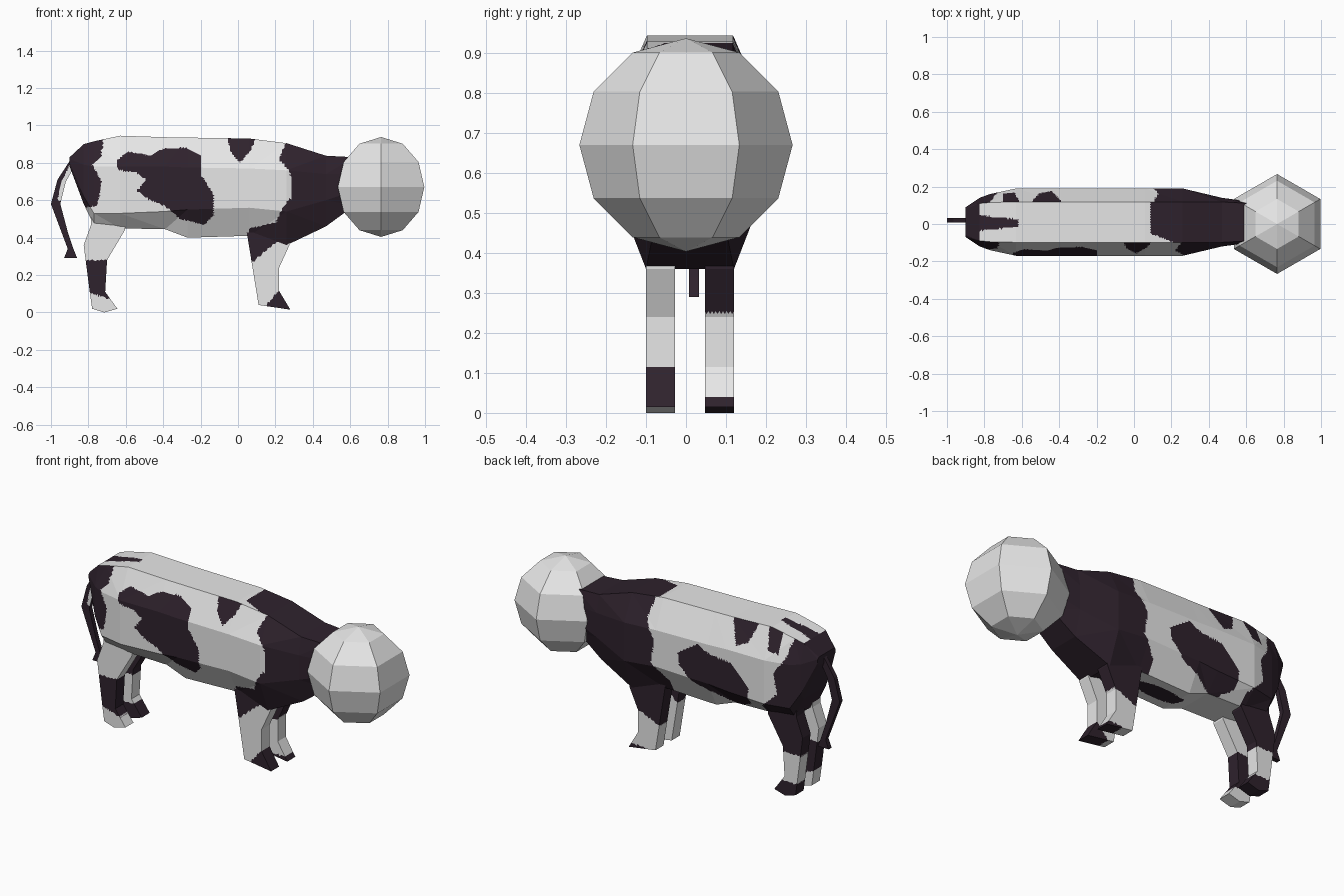
import bpy, bmesh, math
from mathutils import Vector

if "Cube" in bpy.data.objects:
    bpy.data.objects.remove(bpy.data.objects["Cube"])


def material(name, rgb):
    m = bpy.data.materials.new(name)
    m.diffuse_color = (*rgb, 1)
    m.use_nodes = True
    m.node_tree.nodes["Principled BSDF"].inputs["Base Color"].default_value = m.diffuse_color
    return m


WHITE = material("off_white", (0.80, 0.80, 0.80))
DARK = material("dark_brown", (0.028, 0.016, 0.026))
MID_Y = 0.01  # centre plane of the body


def inside(poly, x, z):
    """Point in polygon test for the painted patches."""
    hit = False
    for (x1, z1), (x2, z2) in zip(poly, poly[1:] + poly[:1]):
        if (z1 > z) != (z2 > z) and x < x1 + (z - z1) * (x2 - x1) / (z2 - z1):
            hit = not hit
    return hit


def refine(bm, size):
    """Split long edges so patches get clean borders; the shape is unchanged."""
    bmesh.ops.triangulate(bm, faces=bm.faces[:])
    for _ in range(12):
        long_edges = [e for e in bm.edges if e.calc_length() > size]
        if not long_edges:
            break
        bmesh.ops.subdivide_edges(bm, edges=long_edges, cuts=1)
        bmesh.ops.triangulate(bm, faces=[f for f in bm.faces if len(f.verts) > 3])


def finish(bm, name, rule=None, size=0.018):
    bmesh.ops.recalc_face_normals(bm, faces=bm.faces[:])
    if rule:
        refine(bm, size)
        bm.normal_update()
        for f in bm.faces:
            f.material_index = int(bool(rule(f.calc_center_median(), f.normal)))
    me = bpy.data.meshes.new(name)
    bm.to_mesh(me)
    bm.free()
    me.materials.append(WHITE)
    me.materials.append(DARK)
    ob = bpy.data.objects.new(name, me)
    bpy.context.collection.objects.link(ob)
    return ob


def plate(name, profile, y0, y1, rule):
    """Side profile (x, z) extruded across y."""
    bm = bmesh.new()
    f = bm.faces.new([bm.verts.new((x, y0, z)) for x, z in profile])
    ext = bmesh.ops.extrude_face_region(bm, geom=[f])
    for v in ext["geom"]:
        if isinstance(v, bmesh.types.BMVert):
            v.co.y = y1
    finish(bm, name, rule)


# Body: eight-sided sections (x, four heights, three half widths)
SECTIONS = [
    (-.90, .83, .82, .80, .78, .07, .08, .07),
    (-.825, .90, .79, .62, .58, .10, .13, .10),
    (-.77, .915, .78, .53, .465, .105, .15, .10),
    (-.63, .945, .78, .53, .45, .108, .18, .10),
    (-.39, .937, .78, .54, .445, .108, .18, .10),
    (-.27, .935, .775, .55, .40, .108, .18, .10),
    (.06, .93, .77, .56, .41, .108, .18, .10),
    (.26, .905, .76, .54, .36, .108, .18, .11),
    (.47, .838, .74, .60, .46, .108, .13, .09),
    (.62, .83, .74, .65, .57, .10, .11, .08),
]

# Patch outlines on the near (-y) side
NEAR = [
    [(-.65, .81), (-.59, .86), (-.47, .84), (-.39, .88), (-.28, .88), (-.2, .84),
     (-.2, .74), (-.13, .63), (-.13, .52), (-.18, .47), (-.31, .50), (-.39, .57),
     (-.47, .60), (-.54, .65), (-.49, .71), (-.55, .75), (-.64, .76)],
    [(-.06, .95), (.1, .95), (.07, .87), (.01, .80), (-.04, .86)],
    [(-.95, .95), (-.72, .95), (-.73, .83), (-.78, .79), (-.73, .70), (-.75, .57),
     (-.82, .56), (-.95, .75)],
    [(.27, .95), (.22, .82), (.28, .75), (.29, .62), (.24, .56), (.2, .48),
     (.06, .45), (.06, .3), (.7, .3), (.7, .95)],
]
# Patch outlines on the far (+y) side
FAR = [
    [(-.08, .68), (-.2, .76), (-.29, .72), (-.42, .71), (-.53, .59), (-.52, .49),
     (-.42, .43), (-.29, .49), (-.17, .53), (-.09, .61)],
    [(-.38, .95), (-.55, .95), (-.51, .84), (-.44, .81)],
    [(-.61, .95), (-.70, .95), (-.70, .82), (-.64, .83)],
    [(-.95, .95), (-.78, .95), (-.74, .8), (-.68, .72), (-.7, .6), (-.6, .5),
     (-.6, .4), (-.95, .4)],
    [(.1, .95), (.13, .82), (.07, .7), (.09, .58), (.0, .48), (.0, .3),
     (.7, .3), (.7, .95)],
]


def body_rule(c, n):
    if n.x < -0.8:
        return True
    if n.z > 0.8:  # back
        stripe = c.x < -.62 and abs(c.y - .005) < .02 + .1 * min(.3, -.62 - c.x)
        return stripe or c.x > .09 + 2.5 * max(0, -c.y - .05)
    if n.z < -0.8:  # belly
        return c.x > .08 or ((c.x + .15) / .16) ** 2 + ((c.y - .01) / .05) ** 2 < 1
    return any(inside(p, c.x, c.z) for p in (NEAR if c.y < MID_Y else FAR))


bm = bmesh.new()
rings = []
for x, t, u, l, b, wt, wm, wb in SECTIONS:
    half = [(wt, t), (wm, u), (wm, l), (wb, b)]
    loop = half + [(-w, z) for w, z in reversed(half)]
    rings.append([bm.verts.new((x, MID_Y + y, z)) for y, z in loop])
for a, b in zip(rings, rings[1:]):
    for i in range(8):
        j = (i + 1) % 8
        bm.faces.new((a[i], a[j], b[j], b[i]))
bm.faces.new(rings[0])
bm.faces.new(rings[-1])
finish(bm, "body", body_rule)

# Head: plain six-sided ball
bm = bmesh.new()
bmesh.ops.create_uvsphere(bm, u_segments=6, v_segments=6, radius=0.267)
lead = max(bm.verts, key=lambda v: abs(v.co.y)).co
turn = 0 if abs(lead.y) > 0.26 else math.pi / 6
ca, sa = math.cos(turn), math.sin(turn)
for v in bm.verts:
    x, y, z = v.co
    v.co = Vector((x * ca - y * sa + .765, x * sa + y * ca, z + .671))
finish(bm, "head")

# Legs: one profile per pair, different markings on each side
FRONT = [(.03, .50), (.05, .41), (.11, .04), (.28, .015), (.22, .115), (.22, .24),
         (.275, .36), (.28, .50)]
BACK = [(-.785, .52), (-.785, .47), (-.825, .36), (-.79, .09), (-.78, .02),
        (-.715, 0), (-.645, .02), (-.71, .11), (-.70, .28), (-.605, .44), (-.60, .52)]


def front_near(c, n):
    return c.z > .22 + .85 * (c.x - .02) or (c.x > .14 and c.z < .115 and c.z < 1.2 * (c.x - .12))


def front_far(c, n):
    return c.z > .17 + .45 * (c.x - .05) or (c.z < .04 and c.x > .18)


def back_near(c, n):
    return .09 - .3 * (c.x + .75) < c.z < .28


def back_far(c, n):
    return c.z > .25 or c.z < .085


for side, sign, fr, br in (("near", -1, front_near, back_near), ("far", 1, front_far, back_far)):
    y0, y1 = MID_Y + sign * .037, MID_Y + sign * .11
    plate("front_leg_" + side, FRONT, y0, y1, fr)
    plate("back_leg_" + side, BACK, y0, y1, br)

# Tail: thin curved strip with a pale streak near the root
TAIL = [(-.86, .85), (-.90, .81), (-.965, .71), (-1.0, .58), (-.94, .42), (-.91, .34),
        (-.93, .29), (-.86, .29), (-.88, .34), (-.91, .43), (-.95, .58), (-.92, .70),
        (-.87, .79)]
STREAK = [(-.965, .6), (-.94, .6), (-.90, .7), (-.86, .8), (-.9, .79), (-.945, .7)]
plate("tail", TAIL, .007, .033,
      lambda c, n: n.y > -.5 or not inside(STREAK, c.x, c.z))
